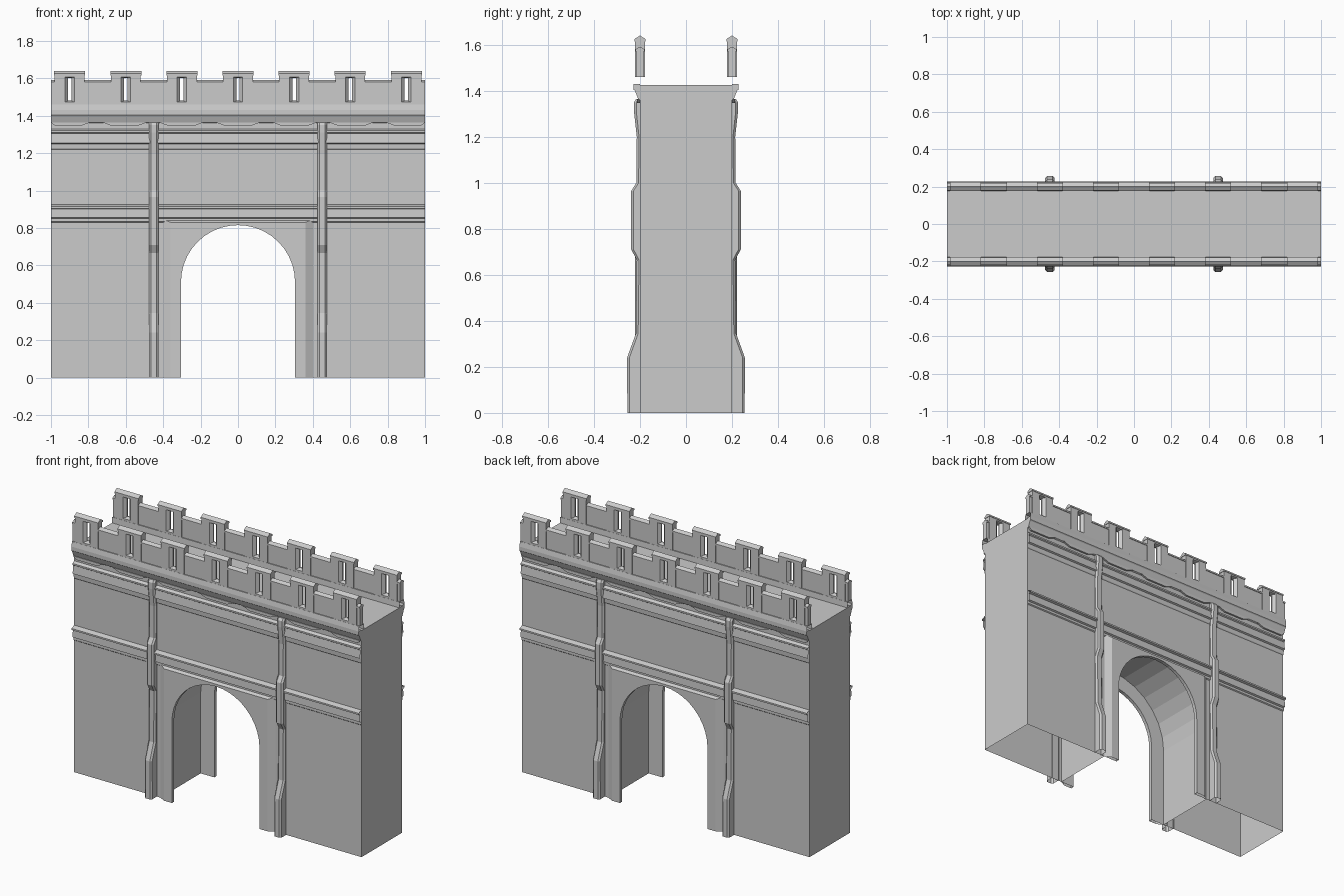
import bpy, bmesh, math

if "Cube" in bpy.data.objects:
    bpy.data.objects.remove(bpy.data.objects["Cube"], do_unlink=True)

stone = bpy.data.materials.new("grey stone")
stone.use_nodes = True
GREY = (0.6, 0.6, 0.6, 1)
stone.diffuse_color = GREY
stone.node_tree.nodes["Principled BSDF"].inputs["Base Color"].default_value = GREY


def loft(bm, rings, closed=False, loop=False, caps=False):
    """Join rings of points with quads; closed rings, looped rows, end caps."""
    rows = [[bm.verts.new(p) for p in ring] for ring in rings]
    n = len(rows[0])
    pairs = list(zip(rows, rows[1:])) + ([(rows[-1], rows[0])] if loop else [])
    for a, b in pairs:
        for i in range(n if closed else n - 1):
            j = (i + 1) % n
            bm.faces.new((a[i], a[j], b[j], b[i]))
    if caps:
        bm.faces.new(rows[0])
        bm.faces.new(rows[-1])


def along_x(bm, profile, side, x0, x1, closed=True, caps=True):
    """Run a (y, z) profile along x on the given side of the wall."""
    loft(bm, [[(x, side * y, z) for y, z in profile] for x in (x0, x1)], closed, caps=caps)


def finish(name, bm):
    bmesh.ops.remove_doubles(bm, verts=bm.verts, dist=0.0001)
    bmesh.ops.recalc_face_normals(bm, faces=bm.faces)
    mesh = bpy.data.meshes.new(name)
    bm.to_mesh(mesh)
    bm.free()
    mesh.materials.append(stone)
    ob = bpy.data.objects.new(name, mesh)
    bpy.context.collection.objects.link(ob)
    return ob


def arch(r, spring=0.51, steps=20):
    """Arch outline from the left foot to the right foot, as (x, z)."""
    pts = [(-r, 0)]
    for i in range(steps + 1):
        a = math.pi * (1 - i / steps)
        pts.append((r * math.cos(a), spring + r * math.sin(a)))
    return pts + [(r, 0)]


def rect(hw, z0, z1, x, y):
    return [(x - hw, y, z0), (x + hw, y, z0), (x + hw, y, z1), (x - hw, y, z1)]


R, WALL, DECK = 0.305, 0.2, 1.425

# Wall shell, open underneath, with deck and end faces
bm = bmesh.new()
outline = [(-1, 0)] + arch(R) + [(1, 0), (1, DECK), (-1, DECK)]
for s in (-1, 1):
    bm.faces.new([bm.verts.new((x, s * WALL, z)) for x, z in outline])
loft(bm, [[(x, y, z) for x, z in ((-1, 0), (-1, DECK), (1, DECK), (1, 0))]
          for y in (-WALL, WALL)])
finish("wall", bm)

# Barrel vault of the passage, wider than the arch openings
bm = bmesh.new()
loft(bm, [[(x, y, z) for x, z in arch(0.4, steps=14)] for y in (-WALL, WALL)])
finish("passage_vault", bm)

# Moulding profiles (distance from centre, height)
LOWER = [(.2, .83), (.206, .835), (.206, .85), (.216, .855), (.214, .9),
         (.228, .905), (.228, .915), (.2, .925)]
UPPER = [(.2, 1.22), (.204, 1.225), (.206, 1.25), (.216, 1.255), (.21, 1.305),
         (.218, 1.31), (.218, 1.32), (.2, 1.33)]
CORNICE = [(.2, 1.36), (.208, 1.365), (.212, 1.375), (.222, 1.4), (.228, 1.405),
           (.228, 1.43), (.2, 1.43)]
LEDGE = [(.175, 1.42), (.228, 1.43), (.222, 1.46), (.178, 1.46)]
PARAPET = [(.184, 1.46), (.216, 1.46), (.216, 1.57), (.184, 1.57)]
COPING = [(.18, 1.57), (.22, 1.57), (.22, 1.58), (.2, 1.592), (.18, 1.58)]
CAP = [(.176, 1.615), (.224, 1.615), (.224, 1.625), (.2, 1.64), (.176, 1.625)]
# Pilaster depth at each height
PILASTER = [(.255, 0), (.256, .24), (.218, .345), (.214, .665), (.238, .71),
            (.238, .965), (.216, 1.0), (.214, 1.2), (.226, 1.31), (.226, 1.35),
            (.216, 1.365)]

for s, side in ((-1, "front"), (1, "back")):
    # Horizontal mouldings
    for name, profile in (("lower_band", LOWER), ("upper_band", UPPER)):
        bm = bmesh.new()
        along_x(bm, profile, s, -1, 1, closed=False, caps=False)
        finish(f"{side}_{name}", bm)
    bm = bmesh.new()
    along_x(bm, CORNICE, s, -1, 1)
    finish(f"{side}_cornice", bm)
    bm = bmesh.new()
    along_x(bm, LEDGE, s, -1, 1, caps=False)
    finish(f"{side}_ledge", bm)

    # Shallow scallops hanging under the cornice
    bm = bmesh.new()
    for i in range(-3, 4):
        c = i * 0.303
        pts = [(c - .12, 1.365), (c - .07, 1.346), (c + .07, 1.346), (c + .12, 1.365)]
        pts = [(max(-1, min(1, x)), z) for x, z in pts]
        loft(bm, [[(x, s * y, z) for x, z in pts] for y in (.2, .212)], closed=True, caps=True)
    finish(f"{side}_scallops", bm)

    # Arch surround: raised face, splayed outer edge, inner return
    bm = bmesh.new()
    face_y = s * 0.222
    outer = [(-.36, 0), (-.36, .83), (.36, .83), (.36, 0)]
    base = [(-.4, 0), (-.4, .845), (.4, .845), (.4, 0)]
    bm.faces.new([bm.verts.new((x, face_y, z)) for x, z in arch(R) + outer[::-1]])
    loft(bm, [[(x, face_y, z) for x, z in outer], [(x, s * WALL, z) for x, z in base]])
    loft(bm, [[(x, y, z) for x, z in arch(R)] for y in (face_y, s * WALL)])
    finish(f"{side}_arch_surround", bm)

    # Pilasters with chamfered corners
    for cx, where in ((-.45, "right"), (.45, "left")):
        bm = bmesh.new()
        loft(bm, [[(cx + x, s * y, z) for x, y in
                   ((-.025, .195), (-.025, d - .01), (-.015, d),
                    (.015, d), (.025, d - .01), (.025, .195))]
                  for d, z in PILASTER])
        bm.verts.ensure_lookup_table()
        bm.faces.new(bm.verts[-6:])
        finish(f"{side}_{where}_pilaster", bm)

    # Low parapet between the merlons
    bm = bmesh.new()
    edges = [-1] + [i * .3 + e for i in range(-3, 4) for e in (-.08, .08)] + [1]
    for x0, x1 in zip(edges[::2], edges[1::2]):
        along_x(bm, PARAPET, s, x0, x1)
        along_x(bm, COPING, s, x0, x1)
    finish(f"{side}_parapet", bm)

    # Merlons with splayed arrow slits and pitched caps
    bm = bmesh.new()
    for i in range(-3, 4):
        x, y = i * .3, s * WALL
        rings = [rect(.08, 1.46, 1.62, x, y - .021), rect(.025, 1.472, 1.606, x, y - .021),
                 rect(.009, 1.48, 1.602, x, y - .004), rect(.009, 1.48, 1.602, x, y + .004),
                 rect(.025, 1.472, 1.606, x, y + .021), rect(.08, 1.46, 1.62, x, y + .021)]
        loft(bm, rings, closed=True, loop=True)
        along_x(bm, CAP, s, x - .083, x + .083)
    finish(f"{side}_merlons", bm)
